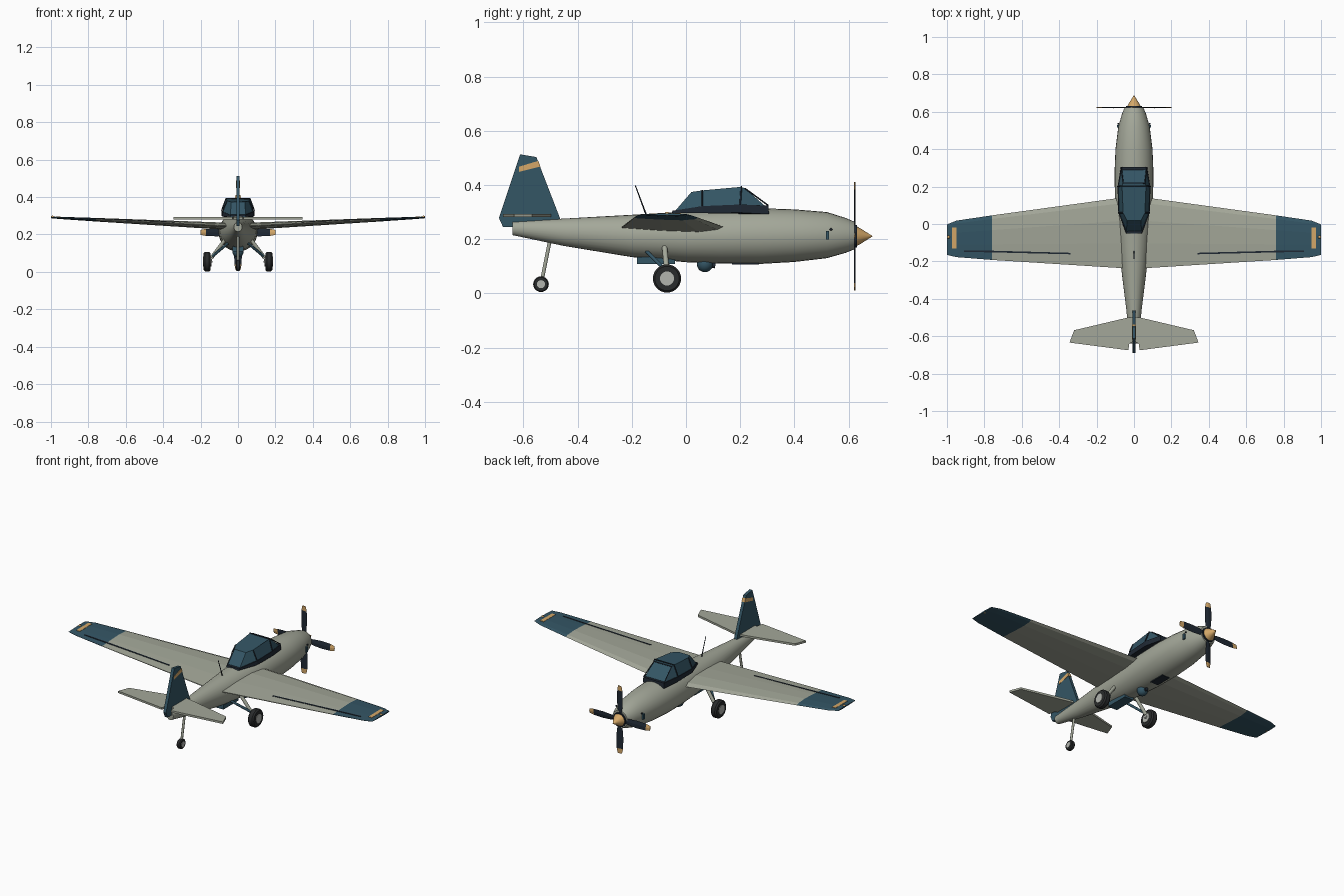
import bpy, bmesh, math
from mathutils import Vector

if "Cube" in bpy.data.objects:
    bpy.data.objects.remove(bpy.data.objects["Cube"])


def material(name, rgb):
    m = bpy.data.materials.new(name)
    m.diffuse_color = (*rgb, 1)
    m.use_nodes = True
    m.node_tree.nodes["Principled BSDF"].inputs["Base Color"].default_value = m.diffuse_color
    return m


GREY = material("grey_green", (0.37, 0.39, 0.32))
BLUE = material("teal_blue", (0.034, 0.092, 0.130))
GOLD = material("gold", (0.66, 0.39, 0.14))
NAVY = material("dark_navy", (0.014, 0.022, 0.034))
TYRE = material("rubber", (0.022, 0.024, 0.025))
METAL = material("light_metal", (0.45, 0.46, 0.43))


def finish(name, bm, mats, smooth=None, rule=None):
    bmesh.ops.recalc_face_normals(bm, faces=bm.faces[:])
    if rule:
        for f in bm.faces:
            f.material_index = rule(f.calc_center_median())
    me = bpy.data.meshes.new(name)
    bm.to_mesh(me)
    bm.free()
    for m in mats:
        me.materials.append(m)
    ob = bpy.data.objects.new(name, me)
    bpy.context.collection.objects.link(ob)
    if smooth:
        bpy.ops.object.select_all(action='DESELECT')
        ob.select_set(True)
        bpy.context.view_layer.objects.active = ob
        bpy.ops.object.shade_smooth_by_angle(angle=math.radians(smooth))
    return ob


def loft(name, rings, mats, smooth=None, rule=None):
    """Skin a list of equal-length point rings and cap both ends."""
    bm = bmesh.new()
    rows = [[bm.verts.new(p) for p in r] for r in rings]
    n = len(rows[0])
    for a, b in zip(rows, rows[1:]):
        for i in range(n):
            j = (i + 1) % n
            bm.faces.new((a[i], a[j], b[j], b[i]))
    bm.faces.new(rows[0])
    bm.faces.new(rows[-1])
    return finish(name, bm, mats, smooth, rule)


def circle(c, axis, r, n):
    q = Vector(axis).normalized().to_track_quat('Z', 'Y')
    t = [2 * math.pi * i / n for i in range(n)]
    return [Vector(c) + q @ Vector((r * math.cos(a), r * math.sin(a), 0)) for a in t]


def tube(name, a, b, r, mat, r2=None, n=10):
    axis = Vector(b) - Vector(a)
    return loft(name, [circle(a, axis, r, n), circle(b, axis, r2 or r, n)], [mat], 40)


def turned_x(name, c, profile, mat, n=28):
    """Closed surface of revolution about the x axis; profile is (offset, radius)."""
    rings = [circle((c[0] + o, c[1], c[2]), (1, 0, 0), r, n) for o, r in profile]
    return loft(name, rings, [mat], 35)


def box(name, lo, hi, mat):
    rings = [[(x, y, z) for x, y in ((lo[0], lo[1]), (hi[0], lo[1]), (hi[0], hi[1]), (lo[0], hi[1]))]
             for z in (lo[2], hi[2])]
    return loft(name, rings, [mat])


def side_plate(name, outline, half, mat):
    """Outline in (y, z), extruded along x."""
    return loft(name, [[(s * half, y, z) for y, z in outline] for s in (-1, 1)], [mat])


def ball(name, c, r, mat):
    bm = bmesh.new()
    bmesh.ops.create_uvsphere(bm, u_segments=16, v_segments=10, radius=r)
    bmesh.ops.translate(bm, verts=bm.verts[:], vec=c)
    return finish(name, bm, [mat], 40)


# Fuselage: stations of y, top, bottom, half width
stations = [(-0.64, 0.265, 0.215, 0.022), (-0.45, 0.276, 0.175, 0.042), (-0.2, 0.290, 0.134, 0.073),
            (0.0, 0.302, 0.115, 0.093), (0.13, 0.310, 0.110, 0.102), (0.28, 0.314, 0.109, 0.104),
            (0.40, 0.310, 0.116, 0.099), (0.52, 0.300, 0.130, 0.084), (0.59, 0.278, 0.150, 0.064),
            (0.622, 0.264, 0.163, 0.050)]
angles = [2 * math.pi * i / 28 for i in range(28)]
loft("fuselage", [[(w * math.cos(a), y, (t + b) / 2 + (t - b) / 2 * math.sin(a)) for a in angles]
                  for y, t, b, w in stations], [GREY], 35)

# Wing: stations of x, leading y, trailing y, thickness
wing = [(0.0, 0.150, -0.240, 0.040), (0.76, 0.046, -0.192, 0.019),
        (0.95, 0.018, -0.177, 0.012), (1.0, -0.002, -0.165, 0.008)]
foil = [(0, 0), (0.08, 0.32), (0.33, 0.5), (0.65, 0.36), (1, 0.06), (1, -0.06), (0.6, -0.36), (0.25, -0.5), (0.06, -0.28)]


def wing_mid(x):
    return 0.241 + 0.050 * abs(x)


def wing_top(x, y):
    """Height of the upper wing skin."""
    for a, b in zip(wing, wing[1:]):
        if a[0] <= abs(x) <= b[0]:
            k = (abs(x) - a[0]) / (b[0] - a[0])
            le, te, th = [a[i] + k * (b[i] - a[i]) for i in (1, 2, 3)]
            f = (le - y) / (le - te)
            for p, q in zip(foil[:4], foil[1:5]):
                if p[0] <= f <= q[0]:
                    return wing_mid(x) + th * (p[1] + (q[1] - p[1]) * (f - p[0]) / (q[0] - p[0]))
    return wing_mid(x)


def skin_strip(name, pts, mat):
    """Thin painted plate on the wing, from four (x, y) corners."""
    loft(name, [[(x, y, wing_top(x, y) + d) for x, y in pts] for d in (-0.002, 0.0025)], [mat])


for s, side in ((-1, "left"), (1, "right")):
    loft(side + "_wing", [[(s * x, le + (te - le) * f, wing_mid(x) + th * h) for f, h in foil]
                          for x, le, te, th in wing], [GREY, BLUE], None,
         lambda c: 1 if abs(c.x) > 0.76 else 0)
    skin_strip(side + "_wing_stripe", [(s * 0.95, -0.13), (s * 0.973, -0.13), (s * 0.973, -0.018), (s * 0.95, -0.018)], GOLD)
    skin_strip(side + "_aileron_gap_inner", [(s * 0.34, -0.162), (s * 0.75, -0.152), (s * 0.75, -0.143), (s * 0.34, -0.154)], NAVY)
    skin_strip(side + "_aileron_gap_outer", [(s * 0.75, -0.152), (s * 0.91, -0.149), (s * 0.91, -0.141), (s * 0.75, -0.143)], NAVY)
    ball(side + "_tip_light", (s * 0.992, -0.07, 0.293), 0.008, GOLD)

    # Tailplane
    plan = [(0.006, -0.497), (0.032, -0.50), (0.32, -0.568), (0.345, -0.634), (0.03, -0.675), (0.025, -0.64), (0.006, -0.63)]
    loft(side + "_tailplane", [[(s * x, y, z) for x, y in plan] for z in (0.281, 0.293)], [GREY])

    # Main landing gear
    c = (s * 0.165, -0.07, 0.055)
    turned_x(side + "_tyre", c, [(-0.019, 0.036), (-0.019, 0.045), (-0.011, 0.052), (0.011, 0.052), (0.019, 0.045), (0.019, 0.036)], TYRE)
    turned_x(side + "_hub", c, [(-0.022, 0.026), (0.022, 0.026)], METAL)
    tube(side + "_gear_leg", (s * 0.06, -0.08, 0.185), (s * 0.142, -0.07, 0.075), 0.010, GREY)
    tube(side + "_axle", (s * 0.138, -0.07, 0.06), c, 0.009, METAL)
    tube(side + "_gear_brace", (s * 0.045, -0.15, 0.160), (s * 0.135, -0.075, 0.085), 0.007, BLUE)

    # Exhaust stubs
    box(side + "_exhaust", (s * 0.085 - 0.006, 0.516, 0.198), (s * 0.085 + 0.006, 0.528, 0.230), BLUE)
    ball(side + "_exhaust_tip", (s * 0.084, 0.535, 0.236), 0.005, NAVY)

# Canopy: flat-sided glasshouse with dark sill and frames
base = [(0.042, -0.052, 0.296), (0.083, 0.06, 0.296), (0.087, 0.20, 0.298), (0.070, 0.306, 0.292)]
mid = [(0.040, -0.050, 0.305), (0.084, 0.06, 0.322), (0.088, 0.20, 0.328), (0.068, 0.304, 0.324)]
roof = [(0.038, 0.020, 0.374), (0.058, 0.06, 0.380), (0.064, 0.204, 0.393), (0.058, 0.218, 0.387)]


def mirrored(half):
    return half + [(-x, y, z) for x, y, z in reversed(half)]


loft("canopy_sill", [mirrored(base), mirrored(mid)], [NAVY])
loft("canopy_glass", [mirrored([(x * 0.99, y, z - 0.012) for x, y, z in mid]), mirrored(roof)], [BLUE])
for i, (a, b) in enumerate(zip(mid[1:], roof[1:])):
    for s in (-1, 1):
        tube("canopy_post", (s * a[0], a[1], a[2]), (s * b[0], b[1], b[2]), 0.003, NAVY, n=6)
    if i:
        tube("canopy_bow", (-b[0], b[1], b[2]), b, 0.003, NAVY, n=6)

# Fin with stripe and rudder gap
side_plate("fin", [(-0.69, 0.278), (-0.612, 0.513), (-0.552, 0.503), (-0.462, 0.27), (-0.62, 0.245), (-0.675, 0.245)], 0.009, BLUE)
side_plate("fin_stripe", [(-0.617, 0.448), (-0.617, 0.467), (-0.545, 0.489), (-0.537, 0.468)], 0.0105, GOLD)

# Propeller with tapered blades and painted tips
HUB = Vector((0, 0.622, 0.211))
blade = [(0.025, 0.010), (0.06, 0.017), (0.11, 0.021), (0.172, 0.019), (0.2, 0.013)]
for k in range(4):
    a = k * math.pi / 2
    u, v = Vector((math.cos(a), 0, math.sin(a))), Vector((-math.sin(a), 0.15, math.cos(a)))
    rings = [[HUB + u * r + v * w * i + Vector((0, 0.0025 * j, 0))
              for i, j in ((-1, 0), (0, 1), (1, 0), (0, -1))] for r, w in blade]
    loft("propeller_blade", rings, [NAVY, GOLD], None,
         lambda c: 1 if (c - HUB).length > 0.175 else 0)
tube("propeller_hub", (0, 0.612, 0.211), (0, 0.630, 0.211), 0.042, NAVY, n=20)
loft("spinner", [circle((0, y, 0.211), (0, 1, 0), r, 20) for y, r in
                 ((0.628, 0.037), (0.645, 0.028), (0.665, 0.015), (0.688, 0.001))], [GOLD], 40)

# Tail wheel
turned_x("tail_tyre", (0, -0.535, 0.034), [(-0.012, 0.020), (-0.012, 0.025), (-0.007, 0.029), (0.007, 0.029), (0.012, 0.025), (0.012, 0.020)], TYRE, 20)
turned_x("tail_hub", (0, -0.535, 0.034), [(-0.014, 0.015), (0.014, 0.015)], METAL, 16)
tube("tail_leg", (0, -0.502, 0.195), (0, -0.530, 0.055), 0.007, GREY)

# Belly fittings and mast
box("belly_duct", (-0.030, -0.18, 0.109), (0.030, -0.04, 0.135), BLUE)
ball("belly_dome", (0, 0.07, 0.108), 0.030, BLUE)
tube("dome_lens", (0, 0.08, 0.106), (0, 0.108, 0.102), 0.010, NAVY)
box("belly_plate", (-0.025, 0.17, 0.1075), (0.025, 0.27, 0.114), NAVY)
tube("aerial", (0, -0.145, 0.285), (0, -0.187, 0.398), 0.003, NAVY, 0.0018, n=8)
